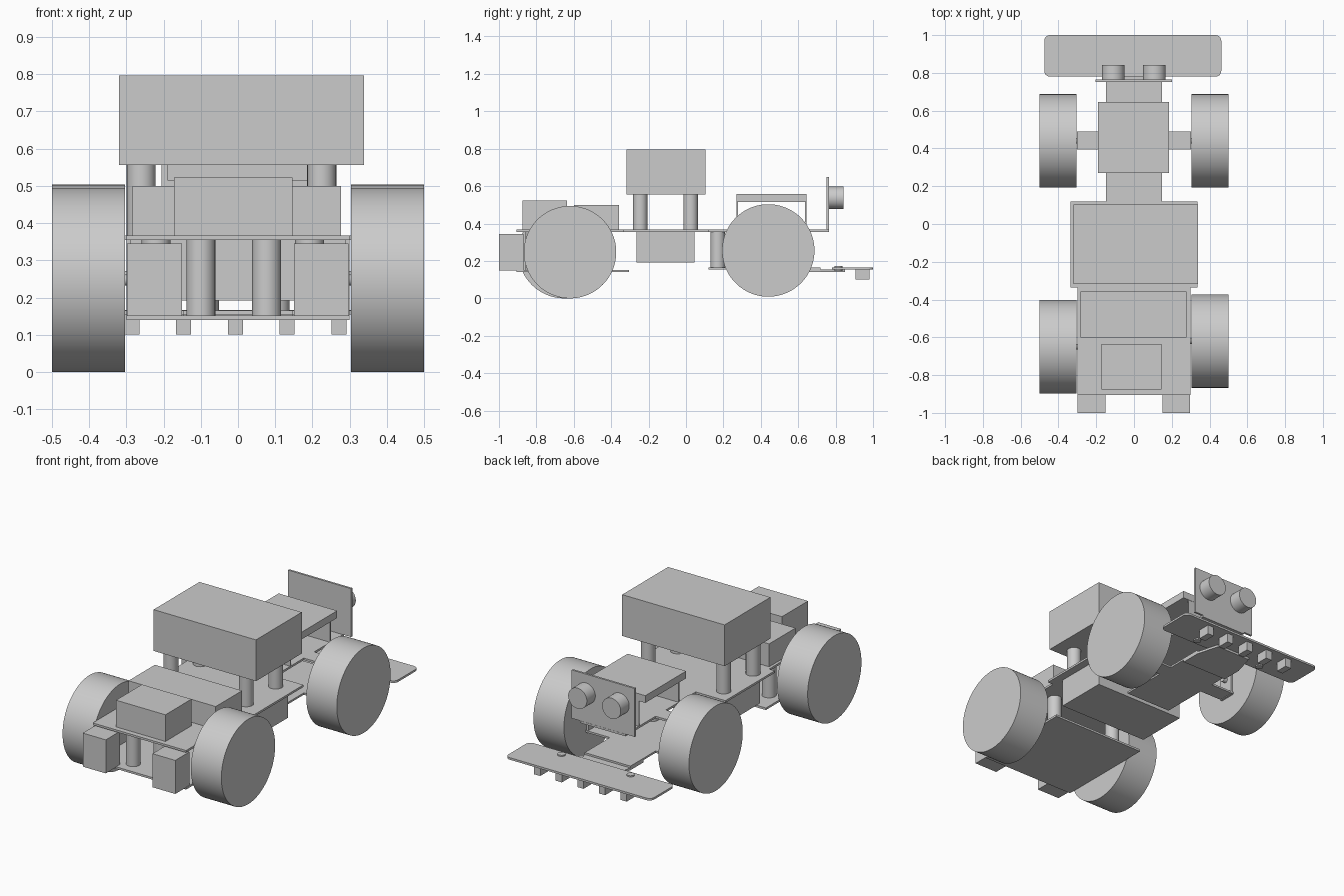
import bpy, bmesh, math

if "Cube" in bpy.data.objects:
    bpy.data.objects.remove(bpy.data.objects["Cube"])


def box(name, x0, x1, y0, y1, z0, z1):
    bpy.ops.mesh.primitive_cube_add(size=1, location=((x0 + x1) / 2, (y0 + y1) / 2, (z0 + z1) / 2))
    o = bpy.context.object
    o.name = name
    o.scale = (x1 - x0, y1 - y0, z1 - z0)
    bpy.ops.object.transform_apply(location=False, rotation=False, scale=True)
    return o


def cyl(name, loc, r, depth, axis='Z', n=48):
    rot = {'X': (0, math.pi / 2, 0), 'Y': (math.pi / 2, 0, 0), 'Z': (0, 0, 0)}[axis]
    bpy.ops.mesh.primitive_cylinder_add(vertices=n, radius=r, depth=depth, location=loc, rotation=rot)
    o = bpy.context.object
    o.name = name
    bpy.ops.object.shade_smooth_by_angle(angle=math.radians(30))
    return o


def post(name, x, y, z0, z1, r=0.039):
    return cyl(name, (x, y, (z0 + z1) / 2), r, z1 - z0, n=32)


def plate(name, outline, z0, z1):
    bm = bmesh.new()
    face = bm.faces.new([bm.verts.new((x, y, z0)) for x, y in outline])
    ext = bmesh.ops.extrude_face_region(bm, geom=[face])
    bmesh.ops.translate(bm, vec=(0, 0, z1 - z0),
                        verts=[v for v in ext['geom'] if isinstance(v, bmesh.types.BMVert)])
    bmesh.ops.recalc_face_normals(bm, faces=bm.faces)
    me = bpy.data.meshes.new(name)
    bm.to_mesh(me)
    bm.free()
    o = bpy.data.objects.new(name, me)
    bpy.context.collection.objects.link(o)
    return o


def mirrored(half):
    return half + [(-x, y) for x, y in reversed(half)]


# Upper deck: wide middle, narrow tail with axle arms
plate("upper_deck", mirrored([(0.3, -0.905), (0.3, -0.335), (0.337, -0.335), (0.337, 0.12), (0.147, 0.12),
                              (0.147, 0.395), (0.303, 0.395), (0.303, 0.49), (0.147, 0.49),
                              (0.147, 0.765)]), 0.355, 0.367)

# Lower decks
box("front_lower_deck", -0.3, 0.3, -0.905, -0.305, 0.14, 0.152)
plate("rear_lower_deck", mirrored([(0.147, 0.12), (0.147, 0.395), (0.303, 0.395), (0.303, 0.49),
                                   (0.147, 0.49), (0.147, 0.72)]), 0.154, 0.165)
plate("bumper_tongue", mirrored([(0.147, 0.6), (0.147, 0.72), (0.11, 0.85)]), 0.141, 0.154)

# Wheels, axles and side brackets
for name, s, y, z in [("front_left", -1, -0.65, 0.247), ("front_right", 1, -0.62, 0.247),
                      ("rear_left", -1, 0.44, 0.256), ("rear_right", 1, 0.44, 0.256)]:
    cyl(name + "_wheel", (s * 0.402, y, z), 0.247, 0.196, 'X', 96)
    cyl(name + "_axle", (s * 0.295, y, z), 0.015, 0.06, 'X', 24)
    a, b = sorted((s * 0.288, s * 0.3))
    box(name + "_bracket", a, b, y - 0.045, y + 0.045, 0.15, 0.357)

# Deck standoffs
for x, y, z0 in [(-0.1, -0.82, 0.15), (0.077, -0.82, 0.15), (-0.22, -0.45, 0.15), (0.192, -0.45, 0.15),
                 (-0.09, 0.17, 0.163), (0.1, 0.17, 0.163)]:
    post("deck_standoff", x, y, z0, 0.357)

# Front corner blocks
box("left_front_block", -0.298, -0.15, -1.0, -0.87, 0.15, 0.345)
box("right_front_block", 0.15, 0.297, -1.0, -0.87, 0.15, 0.345)

# Boxes on and under the upper deck
box("controller_box", -0.284, 0.277, -0.6, -0.358, 0.365, 0.5)
box("driver_box", -0.172, 0.146, -0.875, -0.636, 0.365, 0.522)
box("battery_box", -0.29, 0.29, -0.265, 0.045, 0.192, 0.357)

# Large raised box on four posts
box("main_box", -0.32, 0.338, -0.318, 0.103, 0.556, 0.796)
for x in (-0.26, 0.225):
    for y in (-0.245, 0.025):
        post("main_box_post", x, y, 0.365, 0.558)

# Raised rear platform on thin sheets
box("rear_platform", -0.19, 0.186, 0.27, 0.645, 0.515, 0.557)
for y in (0.27, 0.635):
    box("platform_support", -0.147, 0.147, y, y + 0.008, 0.365, 0.517)

# Distance sensor board with two round eyes
box("sensor_board", -0.205, 0.2, 0.752, 0.764, 0.367, 0.648)
for x in (-0.11, 0.108):
    cyl("sensor_eye", (x, 0.802, 0.537), 0.06, 0.08, 'Y')

# Rear bumper plate with rounded corners
r, outline = 0.03, []
for cx, cy, a0 in [(0.432, 0.97, 0), (-0.445, 0.97, 90), (-0.445, 0.81, 180), (0.432, 0.81, 270)]:
    for i in range(7):
        a = math.radians(a0 + 15 * i)
        outline.append((cx + r * math.cos(a), cy + r * math.sin(a)))
plate("line_sensor_plate", outline, 0.154, 0.166)
for x in (-0.215, 0.23):
    cyl("plate_screw", (x, 0.815, 0.16), 0.021, 0.026, n=24)
for i in range(5):
    x = -0.285 + 0.139 * i
    box("line_sensor", x - 0.02, x + 0.02, 0.907, 0.98, 0.1, 0.156)
